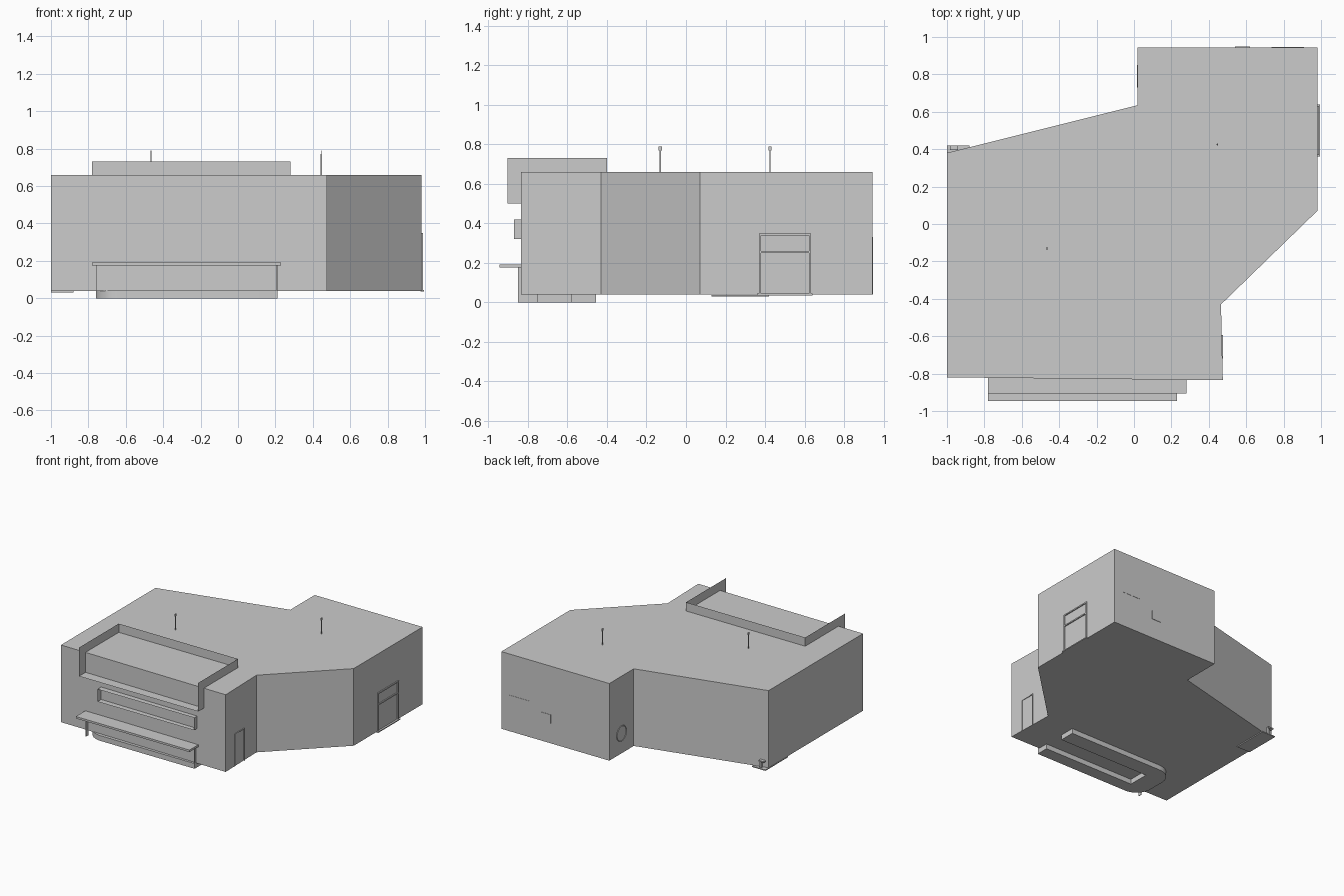
import bpy, bmesh, math

if "Cube" in bpy.data.objects:
    bpy.data.objects.remove(bpy.data.objects["Cube"])

def finish(name, bm):
    me = bpy.data.meshes.new(name)
    bm.normal_update()
    bm.to_mesh(me)
    bm.free()
    ob = bpy.data.objects.new(name, me)
    bpy.context.collection.objects.link(ob)
    return ob

def prism(name, pts, z0, z1):
    bm = bmesh.new()
    f = bm.faces.new([bm.verts.new((x, y, z0)) for x, y in pts])
    top = bmesh.ops.extrude_face_region(bm, geom=[f])["geom"]
    bmesh.ops.translate(bm, vec=(0, 0, z1 - z0), verts=[v for v in top if isinstance(v, bmesh.types.BMVert)])
    bmesh.ops.recalc_face_normals(bm, faces=bm.faces)
    return finish(name, bm)

def box(name, x, y, z, skip=()):
    """Box from ranges; skip lists open sides such as 'front' or 'top'."""
    bm = bmesh.new()
    bmesh.ops.create_cube(bm, size=1)
    for v in bm.verts:
        v.co = [r[0] if c < 0 else r[1] for c, r in zip(v.co, (x, y, z))]
    bm.normal_update()
    dirs = {"front": (0, -1, 0), "back": (0, 1, 0), "top": (0, 0, 1), "bottom": (0, 0, -1)}
    for s in skip:
        d = dirs[s]
        bmesh.ops.delete(bm, geom=[f for f in bm.faces if sum(a * b for a, b in zip(f.normal, d)) > 0.9],
                         context='FACES')
    return finish(name, bm)

# main building on its stepped footprint
prism("building", [(-1, -.82), (.475, -.835), (.465, -.43), (.98, .07), (.98, .945),
                   (.02, .945), (.02, .635), (-1, .38)], .04, .66)

# open trays on the front wall
box("parapet_tray", (-.78, .28), (-.905, -.4), (.5, .73), ("front", "top"))
box("sign_tray", (-.64, .22), (-.87, -.82), (.32, .42), ("front", "back"))

# awning and its slim supports
box("awning", (-.78, .23), (-.945, -.825), (.176, .192))
for i, x in enumerate((-.758, .208)):
    box(f"awning_support_{i}", (x - .002, x + .002), (-.85, -.82), (0, .18))

# U-shaped base band with a rounded end
pts = [(.21, -.455)]
for cy, a0 in ((-.585, 90), (-.72, 180)):
    for k in range(9):
        a = math.radians(a0 + k * 90 / 8)
        pts.append((-.63 + .13 * math.cos(a), cy + .13 * math.sin(a)))
pts += [(.21, -.85), (.21, -.75), (-.6, -.75), (-.6, -.58), (.21, -.58)]
band = prism("base_band", pts, 0, .042)
bpy.context.view_layer.objects.active = band
band.select_set(True)
bpy.ops.object.shade_smooth_by_angle(angle=math.radians(30))

# roof poles
for i, (x, y) in enumerate(((-.465, -.13), (.445, .425))):
    box(f"roof_pole_{i}", (x - .003, x + .003), (y - .003, y + .003), (.655, .77))
    box(f"roof_pole_tip_{i}", (x - .002, x + .002), (y - .008, y + .008), (.77, .79))

# side entrance frame with a cross bar
for i, y in enumerate((.37, .622)):
    box(f"entrance_jamb_{i}", (.978, .988), (y, y + .01), (.04, .35))
for i, z in enumerate((.34, .25)):
    box(f"entrance_bar_{i}", (.978, .988), (.37, .632), (z, z + .01))
box("entrance_sill", (.975, .995), (.36, .64), (.036, .044))

# small side door and back door outlines
for i, y in enumerate((-.72, -.6)):
    box(f"side_door_jamb_{i}", (.465, .476), (y, y + .006), (.04, .3))
box("side_door_head", (.465, .476), (-.72, -.594), (.294, .3))
for i, x in enumerate((.91, .74)):
    box(f"back_door_jamb_{i}", (x - .006, x), (.94, .947), (.04, .33))
box("back_door_head", (.734, .91), (.94, .947), (.324, .33))

# utility box on the back wall, ring on the step wall
box("utility_box", (.54, .62), (.94, .948), (.2, .27))
bpy.ops.mesh.primitive_torus_add(major_radius=.06, minor_radius=.003, major_segments=24, minor_segments=4,
                                 location=(.02, .79, .2), rotation=(0, math.pi / 2, 0))
bpy.context.object.name = "wall_ring"

# rear corner pad with a small stand
box("corner_pad", (-1, -.88), (.13, .42), (.03, .038))
box("corner_stand_post", (-.955, -.94), (.395, .41), (.038, .1))
box("corner_stand_top", (-.985, -.94), (.395, .42), (.09, .1))
